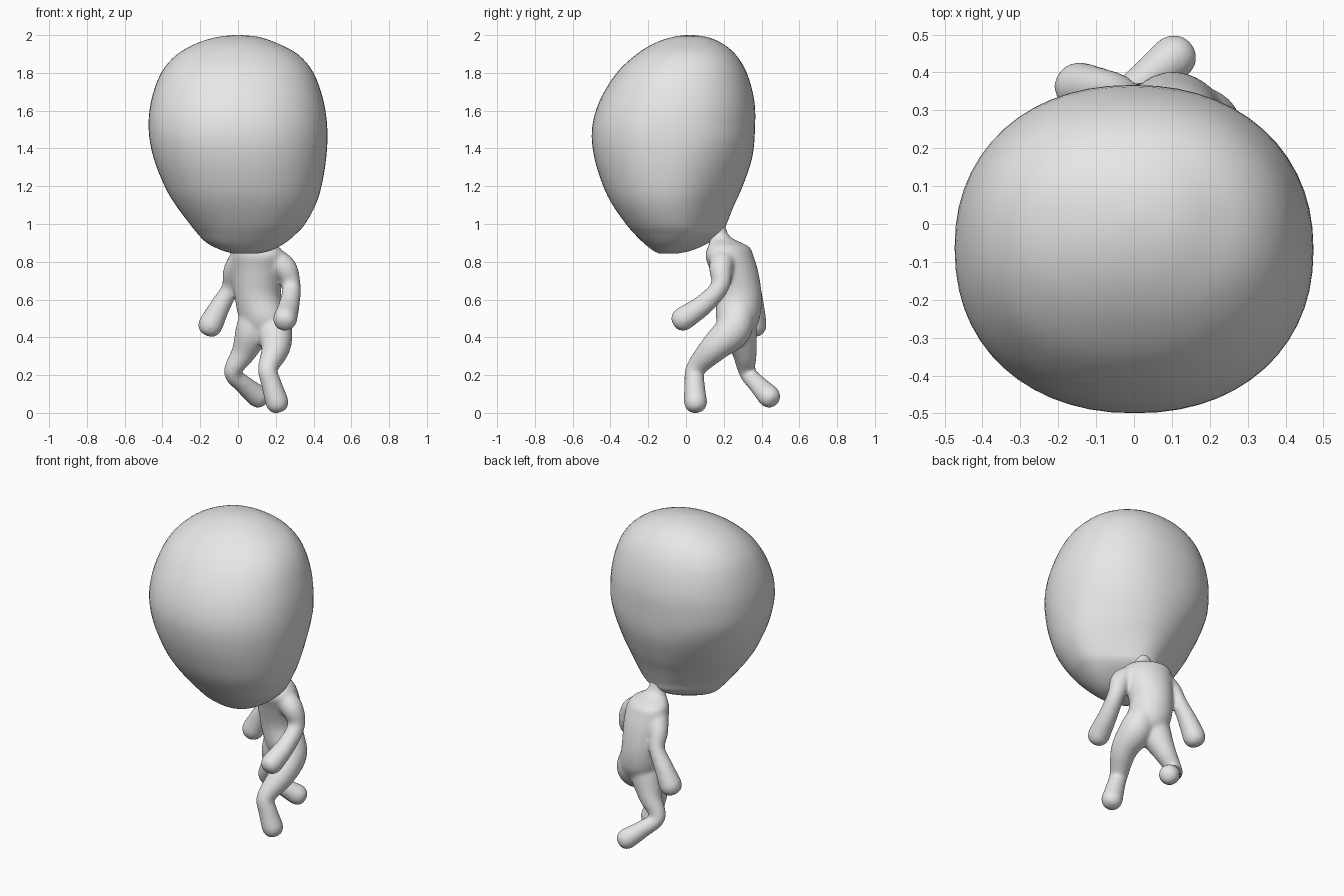
import bpy, bmesh, math
from mathutils import Vector

cube = bpy.data.objects.get("Cube")
if cube:
    bpy.data.objects.remove(cube, do_unlink=True)

clay = bpy.data.materials.new("clay_grey")
clay.use_nodes = True
clay.diffuse_color = (0.8, 0.8, 0.8, 1)
clay.node_tree.nodes["Principled BSDF"].inputs["Base Color"].default_value = (0.8, 0.8, 0.8, 1)


def smooth_path(rows, steps=5):
    """Catmull-Rom interpolation of equal-length rows of values."""
    pts = [Vector(r) for r in rows]
    pts = [pts[0]] + pts + [pts[-1]]
    out = []
    for a, b, c, d in zip(pts, pts[1:], pts[2:], pts[3:]):
        for i in range(steps):
            t = i / steps
            out.append(0.5 * (2 * b + (c - a) * t + (2 * a - 5 * b + 4 * c - d) * t ** 2
                              + (3 * b - a - 3 * c + d) * t ** 3))
    return out + [pts[-1]]


def loft(bm, rings):
    """Skin a list of point rings and close both ends."""
    loops = [[bm.verts.new(p) for p in ring] for ring in rings]
    n = len(loops[0])
    for lo, hi in zip(loops, loops[1:]):
        for i in range(n):
            j = (i + 1) % n
            bm.faces.new((lo[i], lo[j], hi[j], hi[i]))
    bm.faces.new(loops[0][::-1])
    bm.faces.new(loops[-1])


def limb(bm, rows, sides=20):
    """Round tube along x, y, z, radius rows, with a blunt domed tip."""
    path = smooth_path(rows)
    centres = [p.to_3d() for p in path]
    radii = [p[3] for p in path]
    tip, r = centres[-1], radii[-1]
    way = (tip - centres[-2]).normalized()
    for k in range(1, 7):
        a = k * math.pi / 2 / 6.2
        centres.append(tip + way * r * math.sin(a))
        radii.append(r * math.cos(a) ** 0.7)
    rings, normal = [], (centres[1] - centres[0]).orthogonal()
    for i, c in enumerate(centres):
        t = (centres[min(i + 1, len(centres) - 1)] - centres[max(i - 1, 0)]).normalized()
        normal = (normal - t * normal.dot(t)).normalized()
        side = t.cross(normal)
        rings.append([c + radii[i] * (normal * math.cos(a) + side * math.sin(a))
                      for a in (2 * math.pi * s / sides for s in range(sides))])
    loft(bm, rings)


def finish(bm, name):
    bmesh.ops.recalc_face_normals(bm, faces=bm.faces)
    for f in bm.faces:
        f.smooth = True
    mesh = bpy.data.meshes.new(name)
    bm.to_mesh(mesh)
    bm.free()
    mesh.materials.append(clay)
    ob = bpy.data.objects.new(name, mesh)
    bpy.context.collection.objects.link(ob)
    return ob


def squarish(v):
    """Push a sine or cosine outward for a slightly boxy oval."""
    return math.copysign(abs(v) ** 0.92, v)


# Head: horizontal sections given as z, left and right x, front and back y
head_sections = [
    (.843, -.02, .1, -.14, -.05), (.86, -.085, .175, -.175, .03),
    (.90, -.165, .25, -.225, .12), (.95, -.215, .31, -.275, .195),
    (1.0, -.255, .355, -.318, .215), (1.1, -.33, .41, -.388, .255),
    (1.2, -.388, .442, -.438, .3), (1.35, -.447, .467, -.485, .35),
    (1.5, -.473, .473, -.498, .365), (1.65, -.46, .453, -.458, .362),
    (1.8, -.407, .4, -.367, .322), (1.9, -.32, .315, -.26, .26),
    (1.96, -.21, .2, -.16, .185), (1.99, -.11, .11, -.07, .11),
    (2.0, -.02, .02, 0, .04)]
bm = bmesh.new()
rings = []
for z, x0, x1, y0, y1 in smooth_path(head_sections, 4):
    pinch = 0.5 * min(1, max(0, (1.45 - z) / 0.5))   # narrows towards the nape
    ring = []
    for s in range(56):
        a = 2 * math.pi * s / 56
        w = (x1 - x0) / 2 * (1 - pinch * max(0, math.sin(a)) ** 1.5)
        ring.append(((x0 + x1) / 2 + w * squarish(math.cos(a)),
                     (y0 + y1) / 2 + (y1 - y0) / 2 * squarish(math.sin(a)), z))
    rings.append(ring)
loft(bm, rings)
finish(bm, "head")

# Torso and neck: sections as z, centre x and y, half width, half depth, turned sideways
torso_sections = [
    (.405, .13, .27, .05, .04), (.43, .135, .27, .09, .08), (.5, .13, .275, .13, .11),
    (.62, .105, .28, .125, .12), (.75, .105, .255, .14, .122), (.83, .105, .23, .15, .118),
    (.88, .095, .225, .13, .1), (.92, .085, .19, .065, .062), (.95, .08, .172, .05, .05),
    (1.0, .075, .155, .055, .05)]
turn = math.radians(-32)
bm = bmesh.new()
rings = []
for z, cx, cy, w, d in smooth_path(torso_sections):
    ring = []
    for s in range(32):
        a = 2 * math.pi * s / 32
        u, v = w * math.cos(a), d * math.sin(a)
        ring.append((cx + u * math.cos(turn) - v * math.sin(turn),
                     cy + u * math.sin(turn) + v * math.cos(turn), z))
    rings.append(ring)
loft(bm, rings)

# Left arm bent forward, right arm hanging back
limb(bm, [(.18, .2, .81, .07), (.25, .185, .765, .064), (.282, .18, .67, .05),
          (.272, .095, .575, .055), (.25, -.012, .5, .064)])
limb(bm, [(.02, .265, .81, .07), (-.025, .31, .745, .056), (-.042, .35, .66, .046),
          (-.1, .36, .555, .056), (-.143, .362, .47, .066)])
# Left leg stepping forward, right leg trailing
limb(bm, [(.16, .285, .55, .08), (.19, .25, .44, .097), (.2, .15, .345, .077),
          (.158, .052, .235, .053), (.175, .045, .16, .054), (.205, .05, .062, .062)])
limb(bm, [(.1, .28, .55, .08), (.075, .285, .43, .09), (.03, .31, .32, .066),
          (-.03, .325, .215, .046), (.03, .38, .15, .05), (.102, .437, .09, .061)])
body = finish(bm, "body")

# Fuse the overlapping body parts into one soft skin
fuse = body.modifiers.new("fuse", 'REMESH')
fuse.mode = 'VOXEL'
fuse.voxel_size = 0.01
fuse.use_smooth_shade = True
soften = body.modifiers.new("soften", 'SMOOTH')
soften.factor = 0.5
soften.iterations = 12
